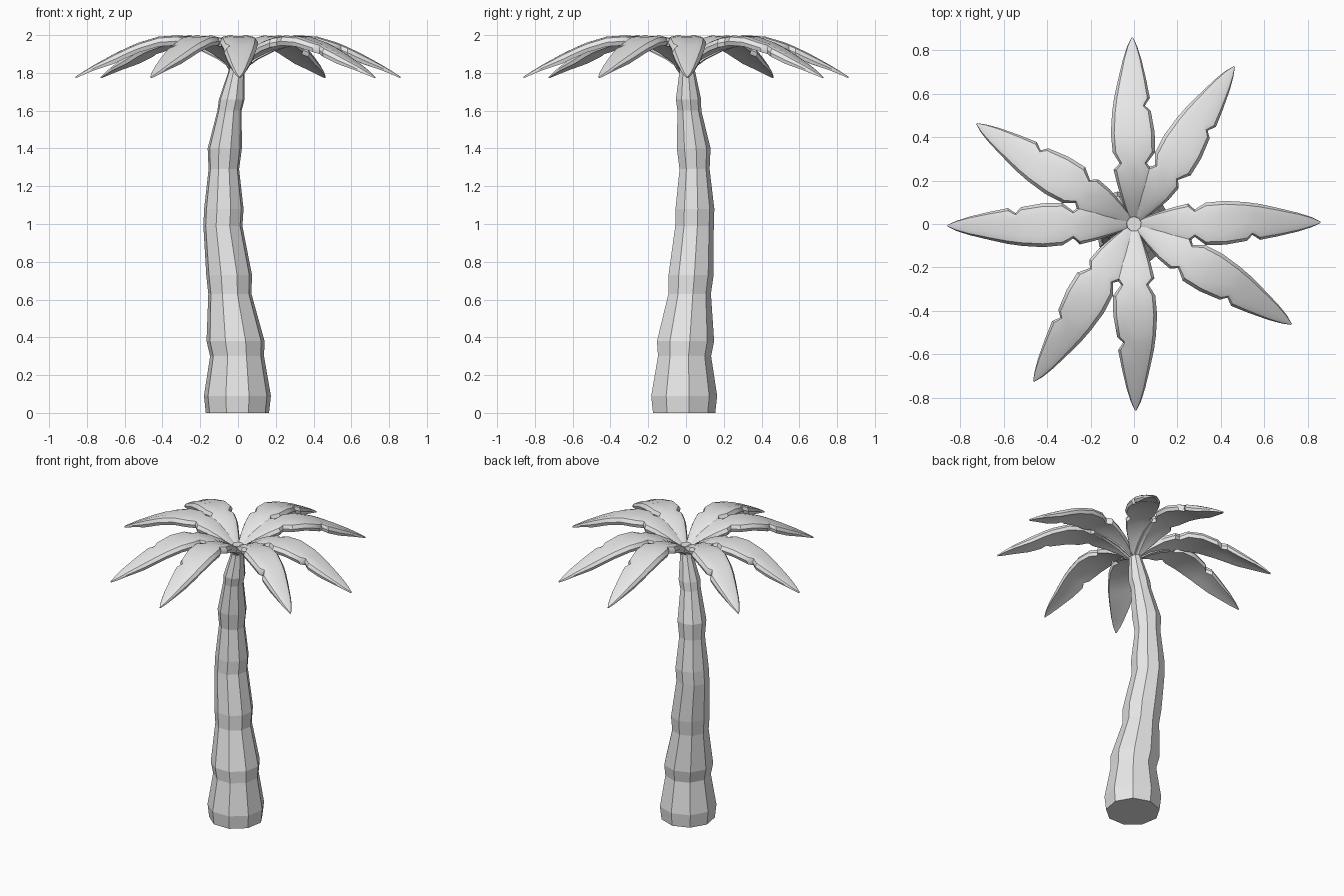
import bpy, bmesh, math
from mathutils import Vector, Matrix

cube = bpy.data.objects.get("Cube")
if cube:
    bpy.data.objects.remove(cube, do_unlink=True)

# One plain grey for everything
GREY = (0.8, 0.8, 0.8, 1.0)
grey = bpy.data.materials.new("light_grey")
grey.use_nodes = True
grey.diffuse_color = GREY
grey.node_tree.nodes["Principled BSDF"].inputs["Base Color"].default_value = GREY


def loft(name, rings):
    """Skin a list of equal-length rings and cap both ends."""
    bm = bmesh.new()
    loops = [[bm.verts.new(p) for p in ring] for ring in rings]
    n = len(loops[0])
    for a, b in zip(loops, loops[1:]):
        for i in range(n):
            j = (i + 1) % n
            bm.faces.new((a[i], a[j], b[j], b[i]))
    bm.faces.new(loops[0])
    bm.faces.new(loops[-1])
    bmesh.ops.recalc_face_normals(bm, faces=bm.faces)
    mesh = bpy.data.meshes.new(name)
    bm.to_mesh(mesh)
    bm.free()
    mesh.materials.append(grey)
    obj = bpy.data.objects.new(name, mesh)
    bpy.context.collection.objects.link(obj)
    return obj


# Trunk: nine-sided segments along a bent path (z, centre x, centre y, radius)
SIDES = 9
trunk_path = [
    (0.00, -0.003, -0.015, 0.170), (0.09, -0.003, -0.015, 0.180),
    (0.30, -0.005, -0.012, 0.145), (0.38, -0.013, -0.007, 0.156),
    (0.63, -0.043, 0.016, 0.116), (0.73, -0.047, 0.023, 0.123),
    (0.99, -0.080, 0.042, 0.105), (1.08, -0.075, 0.044, 0.106),
    (1.29, -0.075, 0.043, 0.082), (1.40, -0.070, 0.038, 0.092),
    (1.60, -0.045, 0.016, 0.065), (1.66, -0.033, 0.011, 0.069),
    (1.80, -0.010, 0.006, 0.044), (1.88, 0.000, 0.000, 0.034),
]
trunk_rings = []
for z, cx, cy, r in trunk_path:
    angles = [math.pi / 2 + math.tau * i / SIDES for i in range(SIDES)]
    trunk_rings.append([Vector((cx + r * math.cos(a), cy + r * math.sin(a), z)) for a in angles])
loft("trunk", trunk_rings)

# Frond outline with torn notches (distance, top height, left width, right width)
frond_path = [
    (0.02, 1.865, 0.020, 0.020), (0.10, 1.925, 0.050, 0.050),
    (0.18, 1.965, 0.075, 0.075), (0.25, 1.987, 0.092, 0.085),
    (0.28, 1.993, 0.064, 0.062), (0.33, 1.998, 0.095, 0.100),
    (0.42, 1.992, 0.103, 0.099), (0.52, 1.962, 0.096, 0.082),
    (0.545, 1.952, 0.092, 0.055), (0.58, 1.937, 0.087, 0.078),
    (0.66, 1.898, 0.069, 0.063), (0.76, 1.843, 0.044, 0.040),
    (0.82, 1.806, 0.024, 0.021), (0.86, 1.780, 0.003, 0.003),
]
# Half cross-section: rounded rim (width fraction, depth fraction)
half = [(0.5, 0.0), (0.85, 0.14), (1.0, 0.55), (0.92, 0.95), (0.5, 0.9)]
section = [(0, 0.06)] + half + [(0, 0.85)] + [(-u, v) for u, v in reversed(half)]


def make_frond(name, degrees):
    turn = Matrix.Rotation(math.radians(degrees), 4, "Z")
    rings = []
    for dist, top, left, right in frond_path:
        depth = 0.055 * min(1.0, (0.9 - dist) / 0.25)
        rings.append([
            turn @ Vector((dist, u * (left if u > 0 else right), top - v * depth))
            for u, v in section
        ])
    obj = loft(name, rings)
    bpy.ops.object.select_all(action="DESELECT")
    obj.select_set(True)
    bpy.context.view_layer.objects.active = obj
    bpy.ops.object.shade_smooth_by_angle(angle=math.radians(35))


# Two sets of four fronds around the crown
for k in range(4):
    make_frond(f"frond_main_{k + 1}", 90 * k + 0.5)
    make_frond(f"frond_between_{k + 1}", 90 * k + 57.5)
